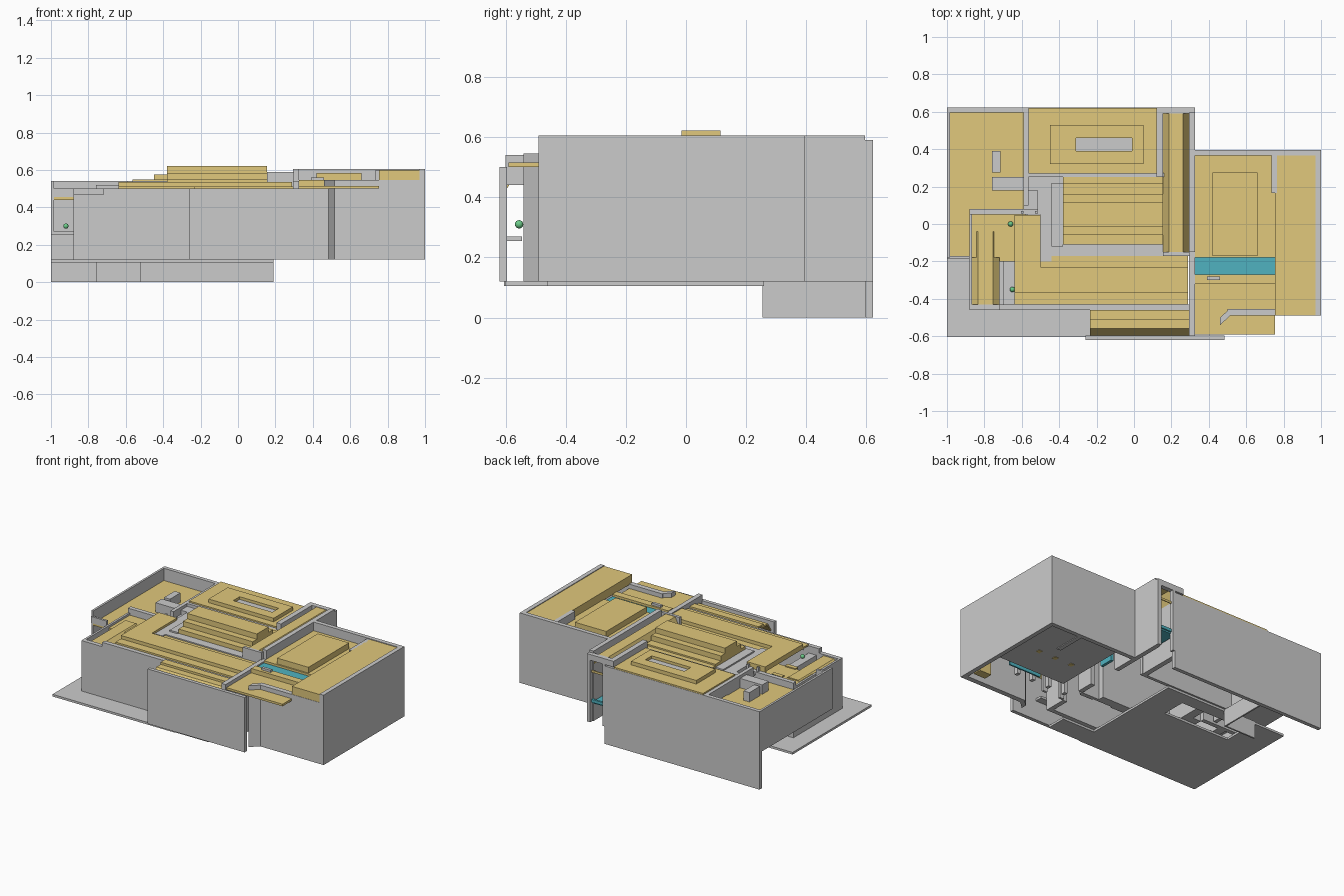
import bpy, bmesh, math

def mat(name, c):
    m = bpy.data.materials.new(name)
    m.diffuse_color = (*c, 1)
    return m

GOLD = mat("gold", (0.75, 0.58, 0.2))
TEAL = mat("teal", (0.08, 0.45, 0.53))
GREEN = mat("green", (0.15, 0.6, 0.25))

def finish(name, bm, m=None):
    bmesh.ops.recalc_face_normals(bm, faces=bm.faces)
    me = bpy.data.meshes.new(name)
    bm.to_mesh(me); bm.free()
    ob = bpy.data.objects.new(name, me)
    bpy.context.collection.objects.link(ob)
    if m: me.materials.append(m)
    return ob

def box(name, x0, x1, y0, y1, z0, z1, m=None, open_bottom=False):
    bm = bmesh.new()
    bmesh.ops.create_cube(bm, size=1)
    for v in bm.verts:
        v.co = (x0 if v.co.x < 0 else x1, y0 if v.co.y < 0 else y1, z0 if v.co.z < 0 else z1)
    if open_bottom:
        low = [f for f in bm.faces if all(abs(v.co.z - z0) < 1e-5 for v in f.verts)]
        bmesh.ops.delete(bm, geom=low, context='FACES')
    return finish(name, bm, m)

def prism(name, pts, axis, a, b, m=None):
    # extrude a closed 2D profile along x, y or z
    put = {'x': lambda p, t: (t, p[0], p[1]), 'y': lambda p, t: (p[0], t, p[1]), 'z': lambda p, t: (p[0], p[1], t)}[axis]
    bm = bmesh.new()
    A = [bm.verts.new(put(p, a)) for p in pts]
    B = [bm.verts.new(put(p, b)) for p in pts]
    n = len(pts)
    for i in range(n):
        bm.faces.new((A[i], A[(i + 1) % n], B[(i + 1) % n], B[i]))
    bm.faces.new(A); bm.faces.new(B)
    return finish(name, bm, m)

def walls(name, rows, z0, z1):
    for r in rows:
        box(name, *r, z0, z1)

def ball(name, x, y, z, r):
    bm = bmesh.new()
    bmesh.ops.create_uvsphere(bm, u_segments=16, v_segments=8, radius=r)
    for f in bm.faces: f.smooth = True
    finish(name, bm, GREEN).location = (x, y, z)

def arch(name, x0, x1, y0, y1, z0, z1, w, h):
    # wall along x with a round-headed opening
    c = (x0 + x1) / 2; r = w / 2
    pts = [(x0, z0), (x0, z1), (x1, z1), (x1, z0), (c + r, z0)]
    pts += [(c + r * math.cos(math.pi * i / 12), h + r * math.sin(math.pi * i / 12)) for i in range(13)]
    pts += [(c - r, z0)]
    prism(name, pts, 'y', y0, y1)

# ground slab with a stair opening
for r in [(-1, -.06, -.605, 0), (-1, -.76, 0, .26), (-.25, -.06, 0, .26), (-.76, -.25, .17, .26)]:
    box("ground_slab", *r, .105, .12)
box("hall_floor", -.06, .19, -.6, -.46, .105, .12)

# back wall and lower stairwell wall
box("back_wall", -1, .19, .595, .622, 0, .54)
box("lower_side_wall", -.53, -.52, .26, .6, 0, .12)
box("lower_partition", -.76, -.52, .255, .266, 0, .12)

# raised back-left room
box("left_wall", -1, -.985, -.18, .6, .27, .54)
box("left_floor", -1, -.57, -.18, .6, .255, .27)
box("left_ceiling", -.985, -.58, -.18, .596, .44, .455, GOLD)
box("left_front_lintel", -1, -.88, -.185, -.17, .455, .5)
walls("left_partition", [(-.59, -.565, .1, .385), (-.59, -.565, .46, .6)], .12, .54)
box("left_door_head", -.59, -.565, .385, .46, .46, .54)
walls("short_wall", [(-.76, -.715, .275, .39), (-.76, -.515, .18, .25), (-.515, -.38, .05, .255)], .27, .52)
box("lobby_ceiling", -.59, -.5, .06, .2, .48, .49)

# front-left room and front facade
box("facade_wall", -.88, -.72, -.46, -.43, .12, .47)
box("facade_wall", -.72, .3, -.46, -.43, .12, .5)
box("porch_side_wall", -.88, -.865, -.46, .08, .12, .47)
box("porch_back_wall", -.88, -.5, .05, .08, .12, .5)
box("porch_inner_wall", -.70, -.64, -.43, .06, .12, .45)
prism("porch_ceiling", [(-.865, .42), (-.83, .45), (-.76, .45), (-.72, .42), (-.72, .43), (-.755, .462), (-.835, .462), (-.865, .435)], 'y', -.43, -.04, GOLD)
for y in (-.2, -.05):
    box("porch_shelf", -.72, -.64, y, y + .03, .45, .462, GOLD)
for x, y, z in [(-.66, 0, .46), (-.65, -.35, .46), (-.92, -.14, .3), (-.1, -.555, .31)]:
    ball("plant_ball", x, y, z, .014)

# L-shaped ceiling with raised tray, dentils below
prism("l_ceiling", [(-.64, -.43), (.29, -.43), (.29, -.17), (-.44, -.17), (-.44, -.04), (-.5, -.04), (-.5, .045), (-.64, .045)], 'z', .5, .512, GOLD)
prism("l_tray", [(-.64, -.37), (.29, -.37), (.29, -.23), (-.5, -.23), (-.5, .04), (-.64, .04)], 'z', .512, .535, GOLD)
box("l_ceiling_end", -.64, -.5, .03, .047, .45, .535, GOLD)
for i in range(14):
    box("dentil", -.6 + i * .065, -.58 + i * .065, -.435, -.425, .46, .5)
walls("inner_wall", [(-.5, -.44, -.2, .05), (-.44, .16, -.17, -.11)], .12, .52)
walls("inner_wall", [(-.44, -.38, -.12, .22)], .12, .53)
box("corridor_end_wall", .155, .3, -.17, -.15, .12, .59)

# stepped vault of the middle room
up = [(-.11, .5), (-.11, .55), (-.06, .55), (-.06, .585), (-.015, .585), (-.015, .622)]
dn = [(.115, .622), (.115, .585), (.16, .585), (.16, .55), (.22, .55), (.22, .54), (.25, .54), (.25, .5)]
ob = prism("middle_vault", up + dn, 'x', -.38, .155, GOLD)
bm = bmesh.new(); bm.from_mesh(ob.data)   # open underside
bmesh.ops.delete(bm, geom=[f for f in bm.faces if len(f.verts) == 4 and all(abs(v.co.z - .5) < 1e-4 for v in f.verts)], context='FACES')
bm.to_mesh(ob.data); bm.free()

# back room ceiling with tray and recess
walls("back_room_wall", [(-.57, .16, .25, .272)], .12, .54)
box("back_ceiling", -.565, .12, .27, .62, .535, .55, GOLD)
for r in [(-.45, -.31, .32, .53), (-.01, .05, .32, .53), (-.31, -.01, .32, .39), (-.31, -.01, .46, .53)]:
    box("back_tray", *r, .55, .575, GOLD)
box("tray_recess", -.31, -.01, .39, .46, .545, .556)

# corridor with coved ceiling and tall wall
walls("corridor_wall", [(.12, .155, .25, .6)], .12, .59)
box("corridor_cornice", .12, .325, .59, .622, .55, .59)
prism("corridor_ceiling", [(.155, .51), (.19, .575), (.26, .575), (.295, .51), (.295, .52), (.262, .587), (.188, .587), (.155, .52)], 'y', -.15, .592, GOLD)
walls("tall_wall", [(.293, .325, .2, .595), (.293, .325, -.15, -.03)], .12, .605)
box("tall_wall_head", .293, .325, -.03, .2, .44, .605)
box("low_wall", .293, .325, -.46, -.3, .12, .54)
walls("low_wall_head", [(.293, .325, -.3, -.15), (.293, .325, -.6, -.46)], .44, .54)

# back stair window
walls("window_post", [(.185, .205, .595, .622), (.3, .325, .595, .622)], .12, .55)
box("window_rail", .2, .3, .595, .61, .255, .275, TEAL)
box("landing", .17, .3, .45, .6, .245, .258, TEAL)
box("window_trim", .205, .3, .6, .606, .46, .475, GOLD)

# front passage: outer wall and stepped ceiling
box("front_wall", -.26, .485, -.62, -.595, .12, .5)
prism("passage_ceiling", [(-.595, .43), (-.555, .485), (-.5, .485), (-.5, .5), (-.46, .5), (-.46, .512), (-.512, .512), (-.512, .497), (-.56, .497), (-.595, .442)], 'x', -.235, .295, GOLD)
box("passage_balcony", -.235, .3, -.6, -.545, .255, .27)
arch("passage_arch", -.06, .29, -.18, -.165, .12, .5, .15, .3)

# right block shell
box("right_wall", .97, 1, -.49, .395, .12, .605)
box("right_back_wall", .325, 1, .365, .395, .12, .605)
box("right_front_wall", .5, 1, -.49, -.455, .12, .545)
prism("angled_wall", [(.51, -.455), (.46, -.5), (.46, -.54), (.515, -.49), (.56, -.49), (.56, -.455)], 'z', .12, .545)
box("right_partition", .735, .765, .165, .366, .12, .6)

# right block ceilings
box("right_ceiling", .325, .755, -.18, .366, .53, .545, GOLD)
box("right_tray", .42, .66, -.17, .275, .54, .585, GOLD, True)
box("side_ceiling", .755, .972, -.488, .366, .54, .6, GOLD, True)
box("teal_band", .325, .755, -.27, -.18, .515, .53, TEAL)
box("entry_beam", .325, .755, -.32, -.27, .5, .545, GOLD)
box("entry_ceiling", .325, .755, -.59, -.31, .5, .515, GOLD)
box("beam_cap", .39, .46, -.3, -.28, .5, .56)
box("teal_door", .305, .315, -.46, -.31, .2, .5, TEAL)
box("teal_panel", .31, .33, .07, .17, .2, .5, TEAL)

# right block floor, columns and fittings
box("right_floor", .45, .97, -.15, .366, .125, .135)
for i in range(3):
    box("floor_inset", .55 + i * .13, .58 + i * .13, .05, .08, .122, .126, GOLD)
for x in (.37, .5, .63, .75):
    box("column", x - .012, x + .012, -.25, -.22, .12, .5)
box("teal_screen", .6, .85, -.2, -.19, .135, .4, TEAL)
box("gold_cabinet", .86, .95, -.42, -.36, .13, .28, GOLD)
arch("entry_arch", .33, .5, -.3, -.285, .12, .5, .1, .33)
for x in (-.605, -.53):
    box("small_post", x, x + .015, .055, .07, .5, .53)
